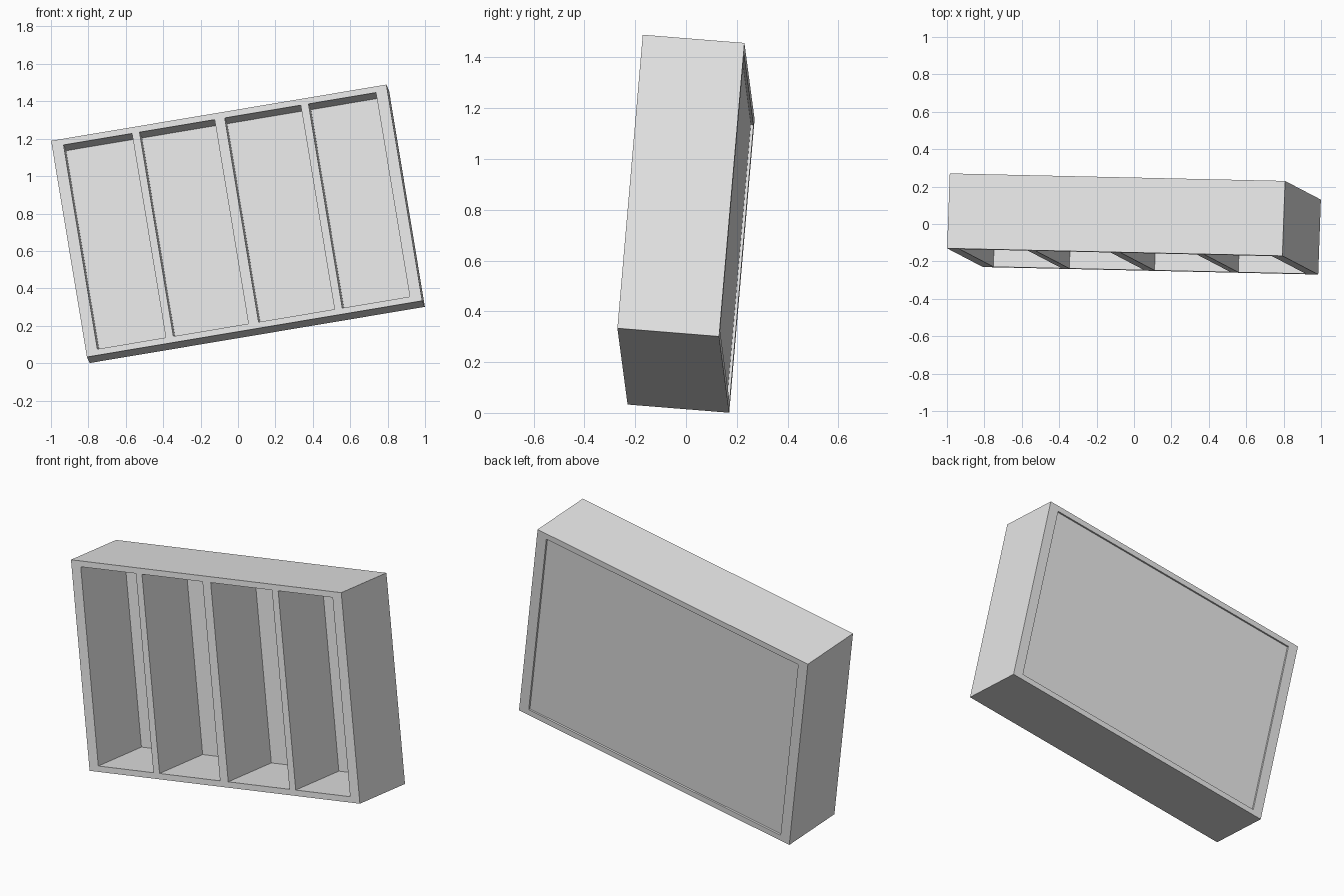
import bpy
import bmesh
from mathutils import Matrix, Vector

cube = bpy.data.objects.get("Cube")
if cube:
    bpy.data.objects.remove(cube)

# Overall size and wall thicknesses
W, D, H = 1.818, 0.402, 1.176
SIDE, RAIL = 0.062, 0.033
PANEL_FRONT, PANEL_BACK = 0.384, 0.391

# Tilted pose of the whole case
across = Vector((1.79, -0.04, 0.30)).normalized()
up = Vector((-0.195, 0.10, 1.155))
up = (up - across * up.dot(across)).normalized()
depth = up.cross(across)
pose = Matrix((across, depth, up)).transposed().to_4x4()
pose = Matrix.Translation((0, 0, 0.745)) @ pose @ Matrix.Translation((-W / 2, -D / 2, -H / 2))

grey = bpy.data.materials.new("light_grey")
grey.use_nodes = True
grey.diffuse_color = (0.8, 0.8, 0.8, 1)
grey.node_tree.nodes["Principled BSDF"].inputs["Base Color"].default_value = (0.8, 0.8, 0.8, 1)


def finish(name, bm):
    bmesh.ops.recalc_face_normals(bm, faces=bm.faces)
    mesh = bpy.data.meshes.new(name)
    bm.to_mesh(mesh)
    bm.free()
    mesh.materials.append(grey)
    obj = bpy.data.objects.new(name, mesh)
    bpy.context.collection.objects.link(obj)
    obj.matrix_world = pose


def box(name, lo, hi):
    lo, hi = Vector(lo), Vector(hi)
    bm = bmesh.new()
    bmesh.ops.create_cube(bm, size=1)
    bmesh.ops.scale(bm, vec=hi - lo, verts=bm.verts)
    bmesh.ops.translate(bm, vec=(lo + hi) / 2, verts=bm.verts)
    finish(name, bm)


# Outer frame: a flat ring extruded through the full depth
bm = bmesh.new()


def loop(mx, mz):
    return [bm.verts.new((x, 0, z)) for x, z in
            ((mx, mz), (W - mx, mz), (W - mx, H - mz), (mx, H - mz))]


outer, inner = loop(0, 0), loop(SIDE, RAIL)
ring = [bm.faces.new((outer[i], outer[(i + 1) % 4], inner[(i + 1) % 4], inner[i]))
        for i in range(4)]
# Keep the front ring while extruding the back ring
result = bmesh.ops.extrude_face_region(bm, geom=ring, use_keep_orig=True)
moved = [g for g in result["geom"] if isinstance(g, bmesh.types.BMVert)]
bmesh.ops.translate(bm, vec=(0, D, 0), verts=moved)
finish("outer_frame", bm)

# Upright dividers, flush with the front of the frame
for i, (left, right) in enumerate(((0.433, 0.474), (0.881, 0.936), (1.348, 1.390))):
    box(f"divider_{i + 1}", (left, 0, RAIL), (right, PANEL_FRONT, H - RAIL))

# Thin back panel, slightly recessed from the rear
box("back_panel", (SIDE, PANEL_FRONT, RAIL), (W - SIDE, PANEL_BACK, H - RAIL))
